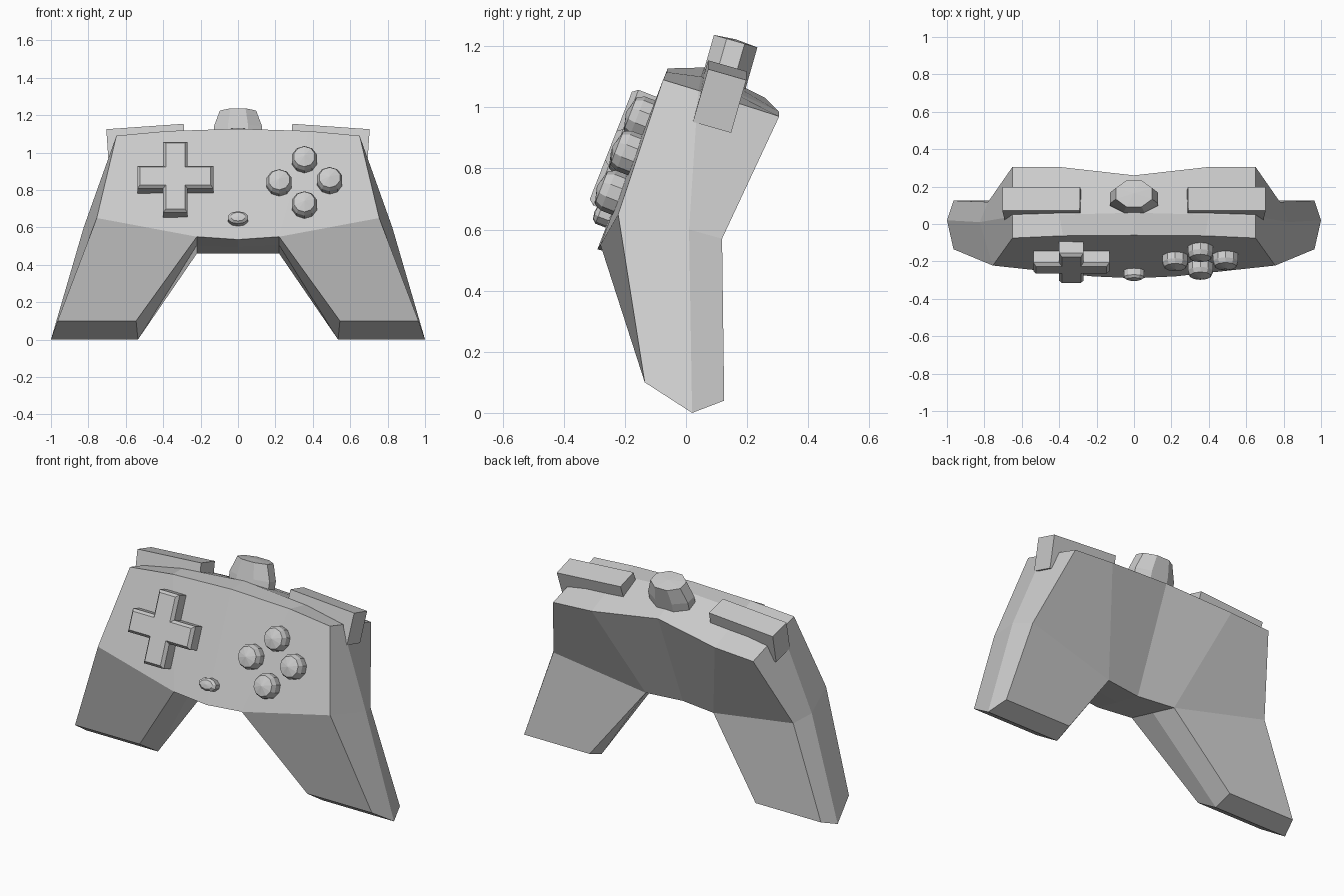
import bpy, bmesh
from math import radians, cos, sin, pi
from mathutils import Vector, Matrix

if "Cube" in bpy.data.objects:
    bpy.data.objects.remove(bpy.data.objects["Cube"])

TILT = radians(21.4)          # lean of the front face


def finish(name, bm, matrix=None):
    bmesh.ops.recalc_face_normals(bm, faces=bm.faces)
    me = bpy.data.meshes.new(name)
    bm.to_mesh(me)
    bm.free()
    ob = bpy.data.objects.new(name, me)
    bpy.context.collection.objects.link(ob)
    if matrix:
        ob.matrix_world = matrix
    return ob


def on_front(x, z):
    """Matrix whose local z points out of the sloping front face."""
    y = -0.06 - 0.392 * (1.127 - z)
    return Matrix.Translation((x, y, z)) @ Matrix.Rotation(pi / 2 - TILT, 4, 'X')


def domed(name, rings, apex, n, matrix, turn=0.0):
    """Faceted button: rings of (rx, ry, height) closed by a fan to an apex."""
    bm = bmesh.new()
    loops = [[bm.verts.new((rx * cos(2 * pi * (i + turn) / n),
                            ry * sin(2 * pi * (i + turn) / n), h)) for i in range(n)]
             for rx, ry, h in rings]
    top = bm.verts.new((0, 0, apex))
    bm.faces.new(loops[0])
    for a, b in zip(loops, loops[1:]):
        for i in range(n):
            j = (i + 1) % n
            bm.faces.new((a[i], a[j], b[j], b[i]))
    for i in range(n):
        bm.faces.new((loops[-1][i], loops[-1][(i + 1) % n], top))
    return finish(name, bm, matrix)


# Body half: sections run front top, top ridge, back top, back low, middle, front low
centre = [(0, -.06, 1.127), (0, .06, 1.13), (0, .26, 1.03),
          (0, .03, .46), (0, -.13, .495), (0, -.29, .535)]
inner = [(.38, -.063, 1.115), (.4, .05, 1.10), (.4, .305, .985),
         (.22, .06, .46), (.22, -.11, .505), (.22, -.28, .55)]
outer = [(.65, -.075, 1.09), (.65, .04, 1.055), (.65, .305, .97),
         (.78, .118, .57), (.825, .01, .60), (.755, -.222, .65)]
# Grip end, ordered around the grip
grip = [(.54, .125, .04), (.535, .02, 0), (.545, -.135, .10),
        (.965, -.135, .10), (1, .02, 0), (.965, .125, .04)]

bm = bmesh.new()
C, I, O, G = [[bm.verts.new(p) for p in sec] for sec in (centre, inner, outer, grip)]
for i in range(6):
    j = (i + 1) % 6
    bm.faces.new((C[i], C[j], I[j], I[i]))
    if i not in (3, 4):
        bm.faces.new((I[i], I[j], O[j], O[i]))
bm.faces.new((O[0], O[1], O[4], O[5]))
bm.faces.new((O[1], O[2], O[3], O[4]))
U = I[3:] + O[:2:-1]
for i in range(6):
    j = (i + 1) % 6
    bm.faces.new((U[i], U[j], G[j], G[i]))
bm.faces.new((G[0], G[1], G[4], G[5]))
bm.faces.new((G[1], G[2], G[3], G[4]))
body = finish("controller_body", bm)
mirror = body.modifiers.new("mirror", 'MIRROR')
mirror.use_clip = True

# Direction pad: cross outline, extruded with a chamfered top
a, b = .065, .203
quarter = [(b, -a), (b, a), (a, a)]
bm = bmesh.new()
outline = []
for k in range(4):
    for x, y in quarter:
        v = Matrix.Rotation(k * pi / 2, 3, 'Z') @ Vector((x, y, -.03))
        outline.append(bm.verts.new(v))
base = bm.faces.new(outline)
ext = bmesh.ops.extrude_face_region(bm, geom=[base], use_keep_orig=True)
bmesh.ops.translate(bm, vec=(0, 0, .093),
                    verts=[e for e in ext["geom"] if isinstance(e, bmesh.types.BMVert)])
bmesh.ops.recalc_face_normals(bm, faces=bm.faces)
cap = [f for f in bm.faces if all(v.co.z > 0 for v in f.verts)]
bmesh.ops.inset_region(bm, faces=cap, thickness=.02, depth=.018)
finish("direction_pad", bm, on_front(-.335, .845))

# Four action buttons
for k, (x, z) in enumerate([(.355, .957), (.22, .833), (.49, .845), (.355, .715)]):
    domed(f"action_button_{k + 1}", [(.07, .07, -.03), (.07, .07, .035), (.058, .058, .06)],
          .075, 10, on_front(x, z), .5)

# Small centre button
domed("centre_button", [(.056, .036, -.03), (.056, .036, .035), (.04, .025, .048)],
      .052, 10, on_front(0, .64), .5)

# Shoulder buttons
for side, sx in (("left", -1), ("right", 1)):
    bm = bmesh.new()
    bmesh.ops.create_cube(bm, size=1, matrix=Matrix.Diagonal((.415, .13, .18, 1)))
    m = (Matrix.Translation((sx * .49, .11, 1.035))
         @ Matrix.Rotation(sx * radians(4), 4, 'Y') @ Matrix.Rotation(radians(-16), 4, 'X'))
    finish(f"{side}_shoulder_button", bm, m)

# Cable stub on the top
domed("cable_stub", [(.14, .08, -.12), (.14, .08, .01), (.105, .08, .1)], .106, 8,
      Matrix.Translation((0, .135, 1.12)) @ Matrix.Rotation(radians(-16), 4, 'X'), .5)
